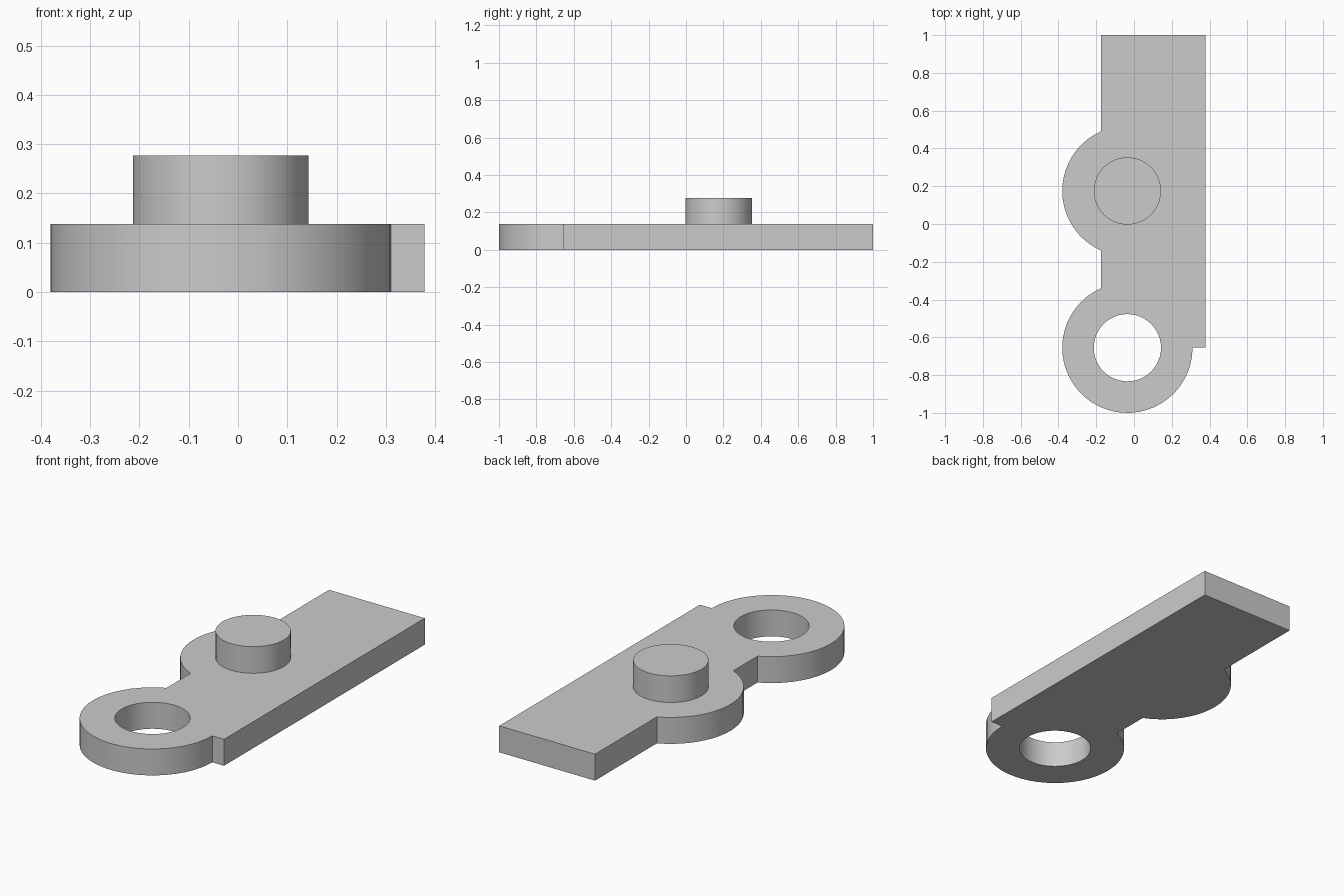
import bpy, bmesh
from math import acos, cos, sin, pi

if "Cube" in bpy.data.objects:
    bpy.data.objects.remove(bpy.data.objects["Cube"], do_unlink=True)

THICK, PIN_TOP = 0.138, 0.277
LEFT, RIGHT, BACK = -0.175, 0.378, 1.0
CX, BOSS_Y, RING_Y = -0.035, 0.175, -0.655
LOBE_R, BORE_R = 0.345, 0.178

grey = bpy.data.materials.new("grey")
grey.use_nodes = True
colour = (0.6, 0.6, 0.6, 1)
grey.diffuse_color = colour
grey.node_tree.nodes["Principled BSDF"].inputs["Base Color"].default_value = colour


def arc(cy, r, start, end, steps):
    return [(CX + r * cos(start + (end - start) * i / steps),
             cy + r * sin(start + (end - start) * i / steps)) for i in range(steps + 1)]


def circle(cy, r, steps=48):
    return arc(cy, r, 0, 2 * pi, steps)[:-1]


def extrude_loops(name, loops, z0, z1, open_bottom=False):
    """Fill closed outlines (inner ones become holes) and raise them."""
    bm = bmesh.new()
    for pts in loops:
        vs = [bm.verts.new((x, y, z0)) for x, y in pts]
        for a, b in zip(vs, vs[1:] + vs[:1]):
            bm.edges.new((a, b))
    bmesh.ops.triangle_fill(bm, use_beauty=True, edges=bm.edges[:], normal=(0, 0, 1))
    bottom = bm.faces[:]
    result = bmesh.ops.extrude_face_region(bm, geom=bottom, use_keep_orig=True)
    top = [g for g in result["geom"] if isinstance(g, bmesh.types.BMVert)]
    bmesh.ops.translate(bm, verts=top, vec=(0, 0, z1 - z0))
    bmesh.ops.recalc_face_normals(bm, faces=bm.faces[:])
    if open_bottom:
        bmesh.ops.delete(bm, geom=bottom, context='FACES_ONLY')
    mesh = bpy.data.meshes.new(name)
    bm.to_mesh(mesh)
    bm.free()
    mesh.materials.append(grey)
    obj = bpy.data.objects.new(name, mesh)
    bpy.context.collection.objects.link(obj)
    bpy.ops.object.select_all(action='DESELECT')
    obj.select_set(True)
    bpy.context.view_layer.objects.active = obj
    bpy.ops.object.shade_smooth_by_angle(angle=pi / 6)
    return obj


# Plate: straight bar with a round boss lobe and a ring lobe at the front
meet = acos((LEFT - CX) / LOBE_R)
outline = [(RIGHT, RING_Y), (RIGHT, BACK), (LEFT, BACK)]
outline += arc(BOSS_Y, LOBE_R, meet, 2 * pi - meet, 20)
outline += arc(RING_Y, LOBE_R, meet, 2 * pi, 34)
extrude_loops("link_plate", [outline, circle(RING_Y, BORE_R)], 0, THICK)

# Pin standing on the boss
extrude_loops("pin", [circle(BOSS_Y, BORE_R)], THICK, PIN_TOP, open_bottom=True)
